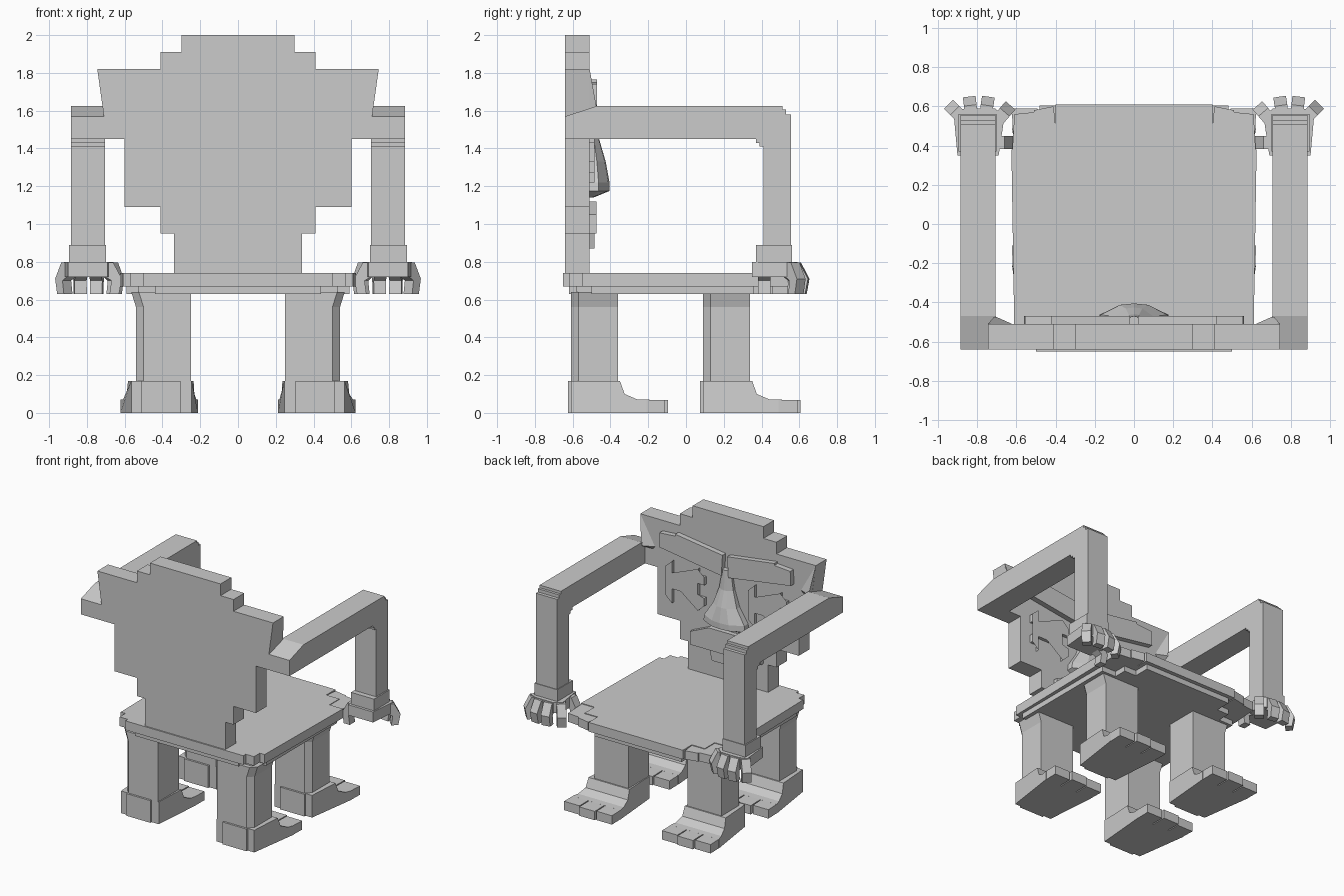
import bpy, bmesh
from mathutils import Vector, Matrix

cube = bpy.data.objects.get("Cube")
if cube:
    bpy.data.objects.remove(cube, do_unlink=True)

grey = bpy.data.materials.new("plain_grey")
grey.use_nodes = True
COLOUR = (0.6, 0.6, 0.6, 1)
grey.diffuse_color = COLOUR
grey.node_tree.nodes["Principled BSDF"].inputs["Base Color"].default_value = COLOUR


def finish(name, bm):
    bmesh.ops.recalc_face_normals(bm, faces=bm.faces[:])
    mesh = bpy.data.meshes.new(name)
    bm.to_mesh(mesh)
    bm.free()
    mesh.materials.append(grey)
    obj = bpy.data.objects.new(name, mesh)
    bpy.context.collection.objects.link(obj)
    return obj


def loft(name, rings):
    """Skin a list of equal-length point rings and cap both ends."""
    bm = bmesh.new()
    loops = [[bm.verts.new(p) for p in ring] for ring in rings]
    for a, b in zip(loops, loops[1:]):
        for i in range(len(a)):
            j = (i + 1) % len(a)
            bm.faces.new((a[i], a[j], b[j], b[i]))
    bm.faces.new(loops[0])
    bm.faces.new(loops[-1])
    return finish(name, bm)


def prism(name, pts, axis, lo, hi):
    """Extrude a 2D outline along x, y or z."""
    put = {"x": lambda p, d: (d, p[0], p[1]),
           "y": lambda p, d: (p[0], d, p[1]),
           "z": lambda p, d: (p[0], p[1], d)}[axis]
    return loft(name, [[put(p, d) for p in pts] for d in (lo, hi)])


def box(name, x0, x1, y0, y1, z0, z1):
    return prism(name, [(x0, y0), (x1, y0), (x1, y1), (x0, y1)], "z", z0, z1)


def both(half):
    """Close a half outline by mirroring it across x = 0."""
    return half + [(-x, y) for x, y in reversed(half)]


def mirror(obj):
    """Copy a left-hand part to the right-hand side."""
    bm = bmesh.new()
    bm.from_mesh(obj.data)
    bmesh.ops.transform(bm, matrix=Matrix.Scale(-1, 4, (1, 0, 0)), verts=bm.verts[:])
    name = obj.name
    obj.name = "left_" + name
    finish("right_" + name, bm)


# Stepped backrest
prism("backrest", both([(0.34, 0.72), (0.34, 0.95), (0.41, 0.95), (0.41, 1.09),
                        (0.60, 1.09), (0.60, 1.45), (0.71, 1.45), (0.71, 1.57),
                        (0.745, 1.82), (0.41, 1.82), (0.41, 1.91), (0.30, 1.91),
                        (0.30, 2.0)]), "y", -0.64, -0.51)
# Wedge behind each upper corner
mirror(loft("corner_wedge", [[(0.60, -0.53, 1.57), (0.71, -0.53, 1.57), (0.745, -0.53, 1.82)],
                             [(0.62, -0.51, 1.60), (0.71, -0.47, 1.60), (0.745, -0.51, 1.82)]]))

# Seat slab and under layer, both with stepped corners
prism("seat", both([(0.50, -0.65), (0.50, -0.62), (0.57, -0.62), (0.57, -0.55),
                    (0.61, -0.55), (0.625, 0.38), (0.51, 0.38), (0.51, 0.50),
                    (0.40, 0.50), (0.40, 0.61)]), "z", 0.67, 0.74)
prism("seat_underside", both([(0.44, -0.62), (0.44, -0.58), (0.53, -0.58), (0.53, -0.50),
                              (0.59, -0.50), (0.59, 0.36), (0.47, 0.36), (0.47, 0.46),
                              (0.37, 0.46), (0.37, 0.58)]), "z", 0.63, 0.67)
mirror(prism("seat_corner_outer", [(0.51, 0.38), (0.62, 0.38), (0.61, 0.56), (0.51, 0.57)],
             "z", 0.67, 0.735))
mirror(prism("seat_corner_inner", [(0.40, 0.50), (0.51, 0.50), (0.51, 0.58), (0.41, 0.60)],
             "z", 0.67, 0.735))

# Bent arm with stepped elbow, then wrist and palm
mirror(prism("arm", [(-0.64, 1.45), (-0.64, 1.57), (-0.47, 1.625), (0.51, 1.625),
                     (0.51, 1.605), (0.53, 1.605), (0.53, 1.58), (0.555, 1.58),
                     (0.555, 0.80), (0.41, 0.80), (0.41, 1.41), (0.39, 1.41),
                     (0.39, 1.43), (0.37, 1.43), (0.37, 1.45)], "x", 0.705, 0.885))
mirror(box("cuff", 0.70, 0.895, 0.37, 0.56, 0.79, 0.89))
mirror(prism("palm", [(0.69, 0.35), (0.90, 0.35), (0.92, 0.57), (0.86, 0.59),
                      (0.71, 0.59), (0.66, 0.55)], "z", 0.72, 0.80))


def finger(name, start, direction, width):
    """Sweep a curled finger profile outward and down."""
    out = Vector((*direction, 0)).normalized()
    side = Vector((-out.y, out.x, 0)) * width / 2
    curl = [(-0.02, 0.795), (0.04, 0.795), (0.085, 0.71), (0.07, 0.63),
            (0.02, 0.63), (0.03, 0.70), (-0.02, 0.73)]
    base = Vector((*start, 0))
    rings = [[base + out * d + Vector((0, 0, z)) + s for d, z in curl] for s in (side, -side)]
    mirror(loft(name, rings))


for name, start, direction in [("index_finger", (0.685, 0.54), (-0.65, 0.75)),
                               ("middle_finger", (0.755, 0.565), (-0.15, 1)),
                               ("ring_finger", (0.83, 0.565), (0.12, 1)),
                               ("little_finger", (0.885, 0.55), (0.7, 0.7))]:
    finger(name, start, direction, 0.065)
finger("thumb", (0.70, 0.415), (-1, 0), 0.065)

# Legs and three-toed feet
for place, y in (("front", -0.61), ("rear", 0.09)):
    leg = [(0.25, y), (0.50, y), (0.54, y + 0.04), (0.54, y + 0.25), (0.25, y + 0.25)]
    top = [(x + (0.025 if x > 0.4 else 0), v) for x, v in leg]
    mirror(loft(place + "_leg", [[(a, b, z) for a, b in ring] for ring, z in
                                 ((leg, 0.1), (leg, 0.56), (top, 0.64))]))
    mirror(box(place + "_heel_plate", 0.305, 0.51, y - 0.015, y + 0.02, 0, 0.17))
    side = [(y, 0), (y, 0.17), (y + 0.26, 0.17), (y + 0.285, 0.10),
            (y + 0.35, 0.072), (y + 0.40, 0.07), (y + 0.40, 0)]

    def spread(t, v):
        grow = min(1, max(0, (v - y - 0.2) / 0.2))
        return 0.405 + 0.012 * grow + t * (0.16 + 0.045 * grow)

    mirror(loft(place + "_foot", [[(spread(t, v), v, z) for v, z in side] for t in (-1, 1)]))
    for i, length in enumerate((0.505, 0.515, 0.50)):
        t0, t1 = -1 + i * 0.68, -0.36 + i * 0.68
        rows = [(y + 0.39, 0.07), (y + length, 0.068)]
        mirror(loft(f"{place}_toe_{i + 1}", [
            [(spread(t0, v), v, 0), (spread(t1, v), v, 0),
             (spread(t1, v), v, z), (spread(t0, v), v, z)] for v, z in rows]))

# Slanted brows and stepped eyes
mirror(prism("brow", [(0.02, 1.71), (0.42, 1.765), (0.42, 1.75), (0.555, 1.74),
                      (0.56, 1.63), (0.03, 1.55)], "y", -0.52, -0.47))
steps = [(0.06, 0.16), (0.11, 0.16), (0.11, 0.11), (0.165, 0.11), (0.165, 0.05)]
quarter = [(0.165, -0.05), (0.165, -0.11), (0.11, -0.11), (0.11, -0.16)] 
ring = both(quarter + [(x, -z) for x, z in reversed(quarter)])
mirror(prism("eye", [(x + 0.35, z + 1.38) for x, z in ring], "y", -0.52, -0.485))

# Faceted nose, widening downward
nose = []
for z, w, d in ((1.60, 0.035, 0.04), (1.45, 0.06, 0.05), (1.33, 0.10, 0.085),
                (1.22, 0.17, 0.105), (1.175, 0.175, 0.105), (1.14, 0.12, 0.02)):
    nose.append([(x * w, -0.51 + k * d, z) for x, k in
                 ((-1, -0.1), (-1, 0.45), (-0.42, 0.93), (0, 1), (0.42, 0.93), (1, 0.45), (1, -0.1))])
loft("nose", nose)

# Mouth plate and chin
prism("mouth", both([(0.30, 0.95), (0.30, 1.05), (0.14, 1.12)]), "y", -0.52, -0.475)
prism("chin", both([(0.12, 0.87), (0.14, 0.95)]), "y", -0.52, -0.485)
